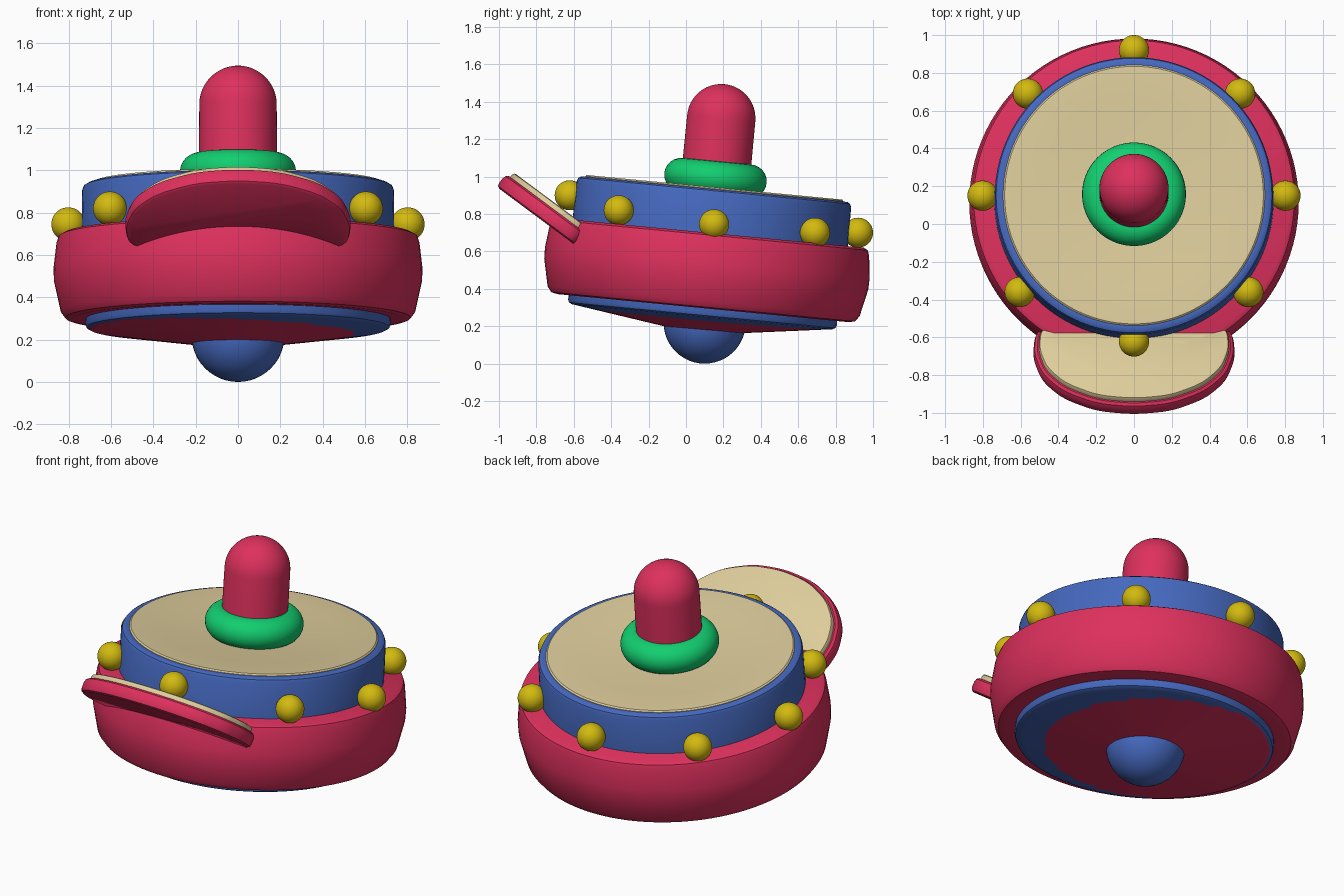
import bpy, bmesh, math
from mathutils import Matrix, Vector

cube = bpy.data.objects.get("Cube")
if cube:
    bpy.data.objects.remove(cube)


def material(name, rgb):
    m = bpy.data.materials.new(name)
    m.use_nodes = True
    color = (*rgb, 1)
    m.diffuse_color = color
    m.node_tree.nodes["Principled BSDF"].inputs["Base Color"].default_value = color
    return m


RED = material("raspberry red", (0.73, 0.03, 0.11))
BLUE = material("blue", (0.06, 0.14, 0.52))
GREEN = material("green", (0.006, 0.62, 0.16))
YELLOW = material("yellow", (0.65, 0.49, 0.005))
CREAM = material("cream", (0.73, 0.61, 0.33))

# The whole toy leans towards the back around this base point
LEAN = Matrix.Translation((0, 0.062, 0)) @ Matrix.Rotation(math.radians(-5.5), 4, "X")


def finish(name, bm, mats, matrix, angle=35):
    bmesh.ops.recalc_face_normals(bm, faces=bm.faces)
    mesh = bpy.data.meshes.new(name)
    bm.to_mesh(mesh)
    bm.free()
    obj = bpy.data.objects.new(name, mesh)
    bpy.context.collection.objects.link(obj)
    for m in mats:
        mesh.materials.append(m)
    obj.matrix_world = matrix
    bpy.ops.object.select_all(action="DESELECT")
    obj.select_set(True)
    bpy.context.view_layer.objects.active = obj
    bpy.ops.object.shade_smooth_by_angle(angle=math.radians(angle))
    return obj


def lathe(name, profile, mats, paint=None):
    """Spin (radius, height) points around the leaning axis."""
    bm = bmesh.new()
    verts = [bm.verts.new((r, 0, h)) for r, h in profile]
    edges = [bm.edges.new(pair) for pair in zip(verts, verts[1:])]
    bmesh.ops.spin(bm, geom=verts + edges, cent=(0, 0, 0), axis=(0, 0, 1),
                   angle=math.tau, steps=96)
    bmesh.ops.remove_doubles(bm, verts=bm.verts, dist=0.0005)
    if paint:
        for f in bm.faces:
            f.material_index = paint(f.calc_center_median())
    return finish(name, bm, mats, LEAN)


def ball(name, center, radius, mat):
    bm = bmesh.new()
    bmesh.ops.create_uvsphere(bm, u_segments=40, v_segments=24, radius=radius)
    return finish(name, bm, [mat], Matrix.Translation(center))


def rounded(points, rounds=3):
    """Corner-cutting that smooths a closed outline."""
    for _ in range(rounds):
        nxt = points[1:] + points[:1]
        points = [a.lerp(b, t) for a, b in zip(points, nxt) for t in (0.2, 0.8)]
    return points


# Main body
lathe("body", [(0, 0.32), (0.70, 0.30), (0.78, 0.298), (0.815, 0.305), (0.838, 0.335),
               (0.87, 0.48), (0.872, 0.54), (0.858, 0.66), (0.848, 0.69),
               (0.825, 0.702), (0, 0.70)], [RED])

# Drum with a shallow dished top
lathe("drum", [(0, 0.66), (0.74, 0.66), (0.737, 0.91), (0.73, 0.928), (0.715, 0.937),
               (0.685, 0.937), (0.6, 0.9), (0, 0.88)], [BLUE])
lathe("drum_top", [(0.693, 0.90), (0.693, 0.940), (0.685, 0.947), (0.66, 0.947),
                   (0.5, 0.94), (0.3, 0.925), (0, 0.92)], [CREAM])

# Underside: blue rim, shallow cone with an off-centre red patch
cone = [(0.70 - 0.025 * i, 0.252 - 0.0035 * i) for i in range(29)]


def under_paint(c):
    inside = math.hypot(c.x + 0.10, c.y - 0.03) < 0.65
    return 1 if c.z < 0.252 and inside else 0


lathe("underside", [(0, 0.33), (0.72, 0.33), (0.722, 0.275), (0.716, 0.26)] + cone,
      [BLUE, RED], under_paint)
ball("foot", (0, 0.10, 0.22), 0.22, BLUE)

# Stem with a round end, and its collar
dome = [(0.183 * math.cos(a), 1.318 + 0.183 * math.sin(a))
        for a in (i * math.pi / 24 for i in range(13))]
lathe("stem", [(0, 0.85), (0.185, 0.85)] + dome, [RED])
ring = [(0.183 + 0.092 * math.cos(a), 0.997 + 0.09 * math.sin(a))
        for a in (i * math.tau / 24 for i in range(25))]
lathe("collar", ring, [GREEN])

# Beads around the drum: (x, y, z), mirrored left and right
beads = [(0, -0.622, 0.90), (0.605, -0.36, 0.82), (0.802, 0.15, 0.745),
         (0.562, 0.69, 0.70), (0, 0.92, 0.70)]
for i, (x, y, z) in enumerate(beads):
    for side in ((1, -1) if x else (1,)):
        label = "" if not x else ("_left" if side > 0 else "_right")
        ball(f"bead_{i + 1}{label}", (side * x, y, z), 0.08, YELLOW)

# Crescent tray sloping down towards the body
half = [(0.0, -0.04), (0.2, -0.018), (0.38, 0.065), (0.49, 0.18), (0.535, 0.32),
        (0.525, 0.45), (0.47, 0.505), (0.41, 0.475), (0.3, 0.41), (0.15, 0.37), (0.0, 0.36)]
outline = [Vector(p) for p in half] + [Vector((-x, v)) for x, v in half[-2:0:-1]]
outline = rounded(outline)
slope = math.radians(-36.6)
TRAY = Matrix.Translation((0, -0.985, 0.925)) @ Matrix.Rotation(slope, 4, "X")


def inset(points, d):
    """Move each outline point inwards by d."""
    result = []
    for i, p in enumerate(points):
        t = (points[(i + 1) % len(points)] - points[i - 1]).normalized()
        result.append(p + d * Vector((-t.y, t.x)))
    return result


def slab(name, layers, mat):
    """Stack inset copies of the outline at (inset, height) into a solid."""
    bm = bmesh.new()
    rows = [[bm.verts.new((p.x, p.y, h)) for p in inset(outline, d)] for d, h in layers]
    n = len(outline)
    for a, b in zip(rows, rows[1:]):
        for i in range(n):
            j = (i + 1) % n
            bm.faces.new((a[i], a[j], b[j], b[i]))
    bm.faces.new(rows[0][::-1])
    bm.faces.new(rows[-1])
    return finish(name, bm, [mat], TRAY)


slab("tray", [(0.018, 0.0), (0.005, 0.008), (0, 0.025), (0, 0.055),
              (0.006, 0.075), (0.02, 0.085)], RED)
slab("tray_top", [(0.028, 0.07), (0.028, 0.10), (0.034, 0.112), (0.045, 0.116)], CREAM)
